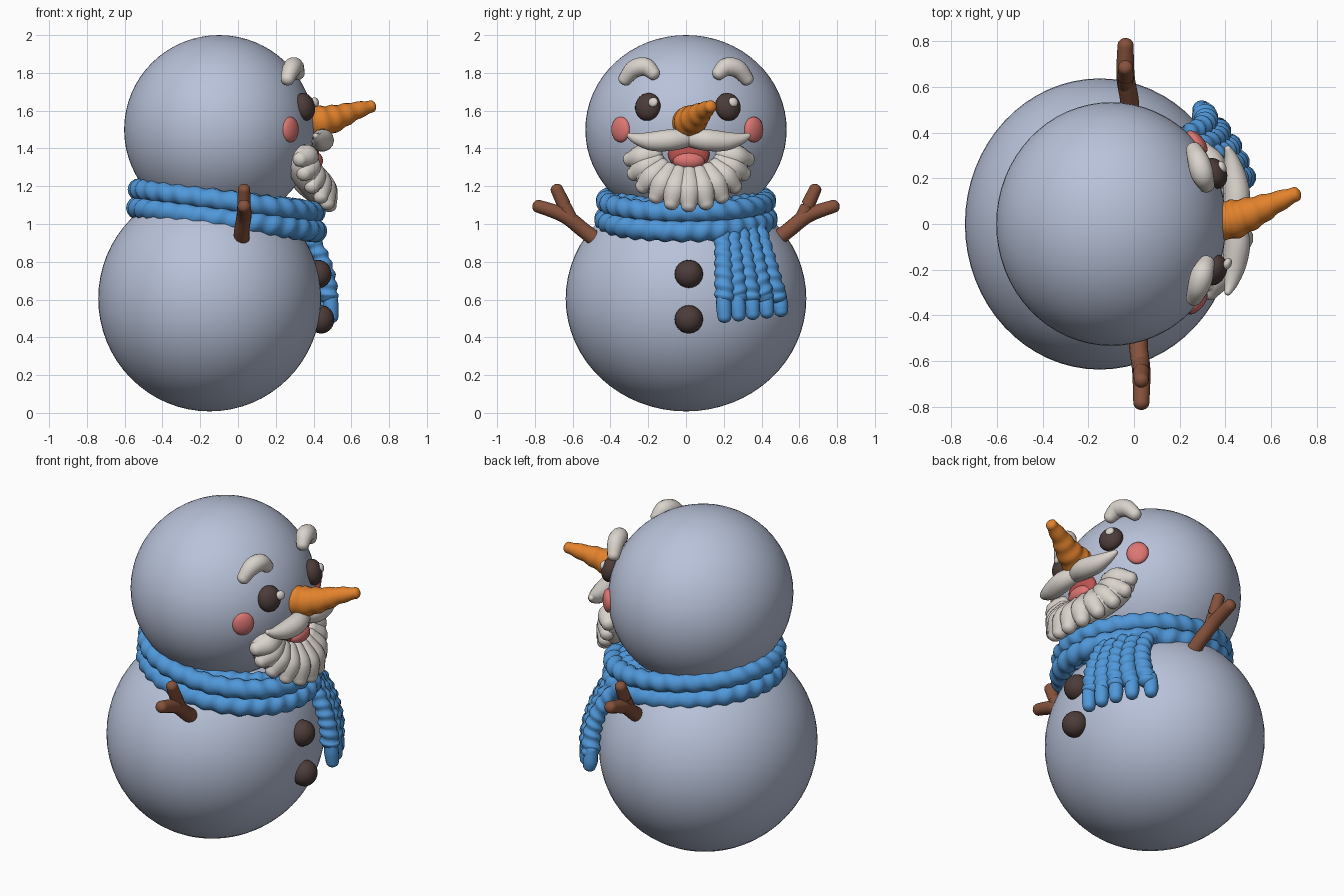
import bpy, bmesh, math
from mathutils import Vector, Matrix

if "Cube" in bpy.data.objects:
    bpy.data.objects.remove(bpy.data.objects["Cube"])


def colour(name, r, g, b):
    lin = [((c / 255 + 0.055) / 1.055) ** 2.4 for c in (r, g, b)]
    m = bpy.data.materials.new(name)
    m.diffuse_color = (*lin, 1)
    m.use_nodes = True
    m.node_tree.nodes["Principled BSDF"].inputs["Base Color"].default_value = m.diffuse_color
    return m


SNOW = colour("pale blue snow", 184, 194, 217)
BLUE = colour("scarf blue", 80, 152, 218)
CARROT = colour("carrot orange", 226, 130, 44)
WOOD = colour("bark brown", 134, 82, 60)
COAL = colour("coal brown", 76, 60, 57)
HAIR = colour("warm white hair", 218, 211, 204)
ROSE = colour("cheek rose", 220, 118, 114)
MOUTH = colour("mouth red", 186, 84, 80)


def finish(name, bm, mat):
    bmesh.ops.recalc_face_normals(bm, faces=bm.faces)
    me = bpy.data.meshes.new(name)
    bm.to_mesh(me)
    bm.free()
    me.polygons.foreach_set("use_smooth", [True] * len(me.polygons))
    me.materials.append(mat)
    ob = bpy.data.objects.new(name, me)
    bpy.context.collection.objects.link(ob)
    return ob


def ball(name, loc, radii, mat, seg=32, facing=None):
    """Ellipsoid; with facing, its local z points along that direction."""
    bm = bmesh.new()
    bmesh.ops.create_uvsphere(bm, u_segments=seg, v_segments=seg // 2, radius=1)
    rot = Matrix()
    if facing:
        rot = Vector(facing).to_track_quat('Z', 'Y').to_matrix().to_4x4()
    bm.transform(Matrix.Translation(loc) @ rot @ Matrix.Diagonal((*radii, 1)))
    return finish(name, bm, mat)


def spline(pts, t):
    """Catmull-Rom through (x, y, z, radius) points, t in 0..1."""
    n = len(pts) - 1
    i = min(int(t * n), n - 1)
    f = t * n - i
    a, b, c, d = (Vector(pts[max(0, min(n, k))]) for k in (i - 1, i, i + 1, i + 2))
    return 0.5 * (2 * b + (c - a) * f + (2 * a - 5 * b + 4 * c - d) * f * f
                  + (3 * b - a - 3 * c + d) * f ** 3)


def sweep(bm, path, sides=14, closed=False, bump=0, freq=0, twist=1):
    """Sweep a round section along (x, y, z, radius) samples, with rope bumps."""
    n, rings = len(path), []
    for i, p in enumerate(path):
        a = path[(i - 1) % n if closed else max(i - 1, 0)]
        b = path[(i + 1) % n if closed else min(i + 1, n - 1)]
        tan = (b - a).xyz.normalized()
        ref = Vector((0, 0, 1)) if abs(tan.z) < 0.9 else Vector((1, 0, 0))
        s = tan.cross(ref).normalized()
        q = s.cross(tan)
        ring = []
        for k in range(sides):
            v = math.tau * k / sides
            r = p.w * (1 + bump * math.cos(math.tau * freq * i / n + twist * v))
            ring.append(bm.verts.new(p.xyz + r * (s * math.cos(v) + q * math.sin(v))))
        rings.append(ring)
    for i in range(n if closed else n - 1):
        r0, r1 = rings[i], rings[(i + 1) % n]
        for k in range(sides):
            j = (k + 1) % sides
            bm.faces.new((r0[k], r0[j], r1[j], r1[k]))
    if not closed:
        bm.faces.new(rings[0])
        bm.faces.new(rings[-1])


def rounded(pts, steps=20):
    """Sample a path and add rounded ends."""
    mid = [spline(pts, i / steps) for i in range(steps + 1)]

    def cap(p, inner):
        d = (p - inner).xyz.normalized()
        return [Vector((*(p.xyz + d * p.w * math.sin(a) * 0.8), p.w * math.cos(a)))
                for a in (0.4, 0.8, 1.15, 1.4, 1.54)]
    return cap(mid[0], mid[1])[::-1] + mid + cap(mid[-1], mid[-2])


def tubes(name, paths, mat, **kw):
    bm = bmesh.new()
    for p in paths:
        sweep(bm, rounded(p), **kw)
    return finish(name, bm, mat)


def body_x(y, z):
    return -0.15 + 0.59 * math.sqrt(max(0.02, 1 - (y / 0.635) ** 2 - ((z - 0.6) / 0.6) ** 2))


# Snowballs
ball("body", (-0.15, 0, 0.605), (0.59, 0.637, 0.597), SNOW, 64)
ball("head", (-0.1, 0, 1.5), (0.503, 0.533, 0.5), SNOW, 64)

# Buttons
for z, x in ((0.735, 0.425), (0.495, 0.44)):
    ball("button", (x, 0.015, z), (0.075, 0.075, 0.07), COAL, 24, (1, 0, 0))

# Eyes, highlights, cheeks and eyebrows
for s in (-1, 1):
    y = 0.01 + 0.212 * s
    ball("eye", (0.352, y, 1.62), (0.07, 0.075, 0.052), COAL, 24, (1, 0.45 * s, 0.25))
    ball("eye_highlight", (0.397 - 0.012 * s, y + 0.028, 1.645), (0.027, 0.027, 0.017),
         HAIR, 16, (1, 0.45 * s, 0.3))
    ball("cheek", (0.275, 0.007 + 0.352 * s, 1.5), (0.062, 0.068, 0.03), ROSE, 24,
         (0.75, 0.66 * s, 0))
    tubes("eyebrow", [[(0.262, 0.325 * s, 1.765, 0.036), (0.282, 0.275 * s, 1.82, 0.048),
                       (0.3, 0.215 * s, 1.832, 0.049), (0.318, 0.17 * s, 1.795, 0.036)]], HAIR)

# Carrot nose with shallow ridges
nose = [(0.34, 0.01, 1.535, 0.085), (0.43, 0.02, 1.54, 0.085), (0.52, 0.05, 1.562, 0.07),
        (0.61, 0.09, 1.595, 0.05), (0.705, 0.13, 1.622, 0.032)]
path = rounded(nose, 40)
for i, p in enumerate(path):
    p.w *= 1 + 0.045 * math.sin(i * 0.85)
bm = bmesh.new()
sweep(bm, path, 20)
finish("carrot_nose", bm, CARROT)

# Mouth and tongue
ball("mouth", (0.385, 0.015, 1.37), (0.045, 0.11, 0.085), MOUTH, 24)
ball("tongue", (0.4, 0.015, 1.335), (0.05, 0.085, 0.05), ROSE, 24)

# Moustache
for s in (-1, 1):
    tubes("moustache", [[(0.43, 0.015, 1.455, 0.045), (0.45, 0.015 + 0.09 * s, 1.445, 0.058),
                         (0.44, 0.015 + 0.19 * s, 1.438, 0.052),
                         (0.425, 0.015 + 0.27 * s, 1.45, 0.032),
                         (0.41, 0.015 + 0.315 * s, 1.468, 0.015)]], HAIR)

# Beard: overlapping locks fanned out around the mouth, over a crescent base
locks, base = [], []
for k in range(-5, 6):
    a = k / 5 * 1.5
    yi, zi = 0.015 + 0.18 * math.sin(a), 1.375 - 0.11 * math.cos(a)
    yo, zo = 0.015 + 0.315 * math.sin(a), 1.36 - 0.265 * math.cos(a)
    xi, xo = 0.415 - 1.8 * yi * yi, 0.485 - 1.75 * yo * yo
    mid = ((xi + xo) / 2 + 0.012, (yi + yo) / 2, (zi + zo) / 2)
    locks.append([(xi, yi, zi, 0.05), (*mid, 0.066), (xo, yo, zo, 0.04)])
    base.append((mid[0] - 0.03, mid[1], mid[2], 0.08))
tubes("beard_locks", locks, HAIR)
tubes("beard_base", [base], HAIR)

# Twig arms with one side branch each
for s in (-1, 1):
    x0, x1 = (-0.02, -0.037) if s > 0 else (0.02, 0.032)
    tubes("twig_arm", [
        [(x0, 0.44 * s, 0.89, 0.044), (x0, 0.54 * s, 0.965, 0.041),
         (x1, 0.645 * s, 1.045, 0.04), (x1, 0.785 * s, 1.095, 0.035)],
        [(x1, 0.61 * s, 1.03, 0.036), (x1, 0.645 * s, 1.1, 0.036), (x1, 0.685 * s, 1.185, 0.033)],
    ], WOOD)

# Scarf: tilted rope strands around the neck
bm = bmesh.new()
for inset, dz, r, tw in ((0, 0.052, 0.054, 1), (-0.006, -0.046, 0.056, -1),
                         (0.075, 0.06, 0.05, -1), (0.07, -0.03, 0.07, 1)):
    ring = []
    for i in range(240):
        u = math.tau * i / 240
        x = (0.465 - inset) * math.cos(u)
        ring.append(Vector((-0.06 + x, (0.42 - inset) * math.sin(u), 1.07 + dz - 0.13 * x, r)))
    sweep(bm, ring, 16, True, 0.1, 30, tw)
finish("scarf_wrap", bm, BLUE)

# Scarf tail: knitted columns hanging over the body, then a fringe
bm = bmesh.new()
for c in range(5):
    f = c / 4
    pts = []
    for i in range(6):
        h = i / 5
        y = (0.19 + 0.18 * f) * (1 - h) + (0.205 + 0.275 * f) * h
        z = 1.03 - 0.41 * h
        pts.append((body_x(y, z) + 0.07, y, z, 0.04 + 0.012 * h))
    sweep(bm, rounded(pts, 60), 14, False, 0.1, 9, 1 if c % 2 else -1)
finish("scarf_tail", bm, BLUE)
fringe = []
for c in range(5):
    y = 0.2 + 0.075 * c
    x = body_x(y, 0.6) + 0.078
    fringe.append([(x, y - 0.005, 0.64, 0.034), (x + 0.004, y, 0.57, 0.041),
                   (x + 0.008, y + 0.004, 0.505 + 0.008 * c, 0.036)])
tubes("scarf_fringe", fringe, BLUE)
